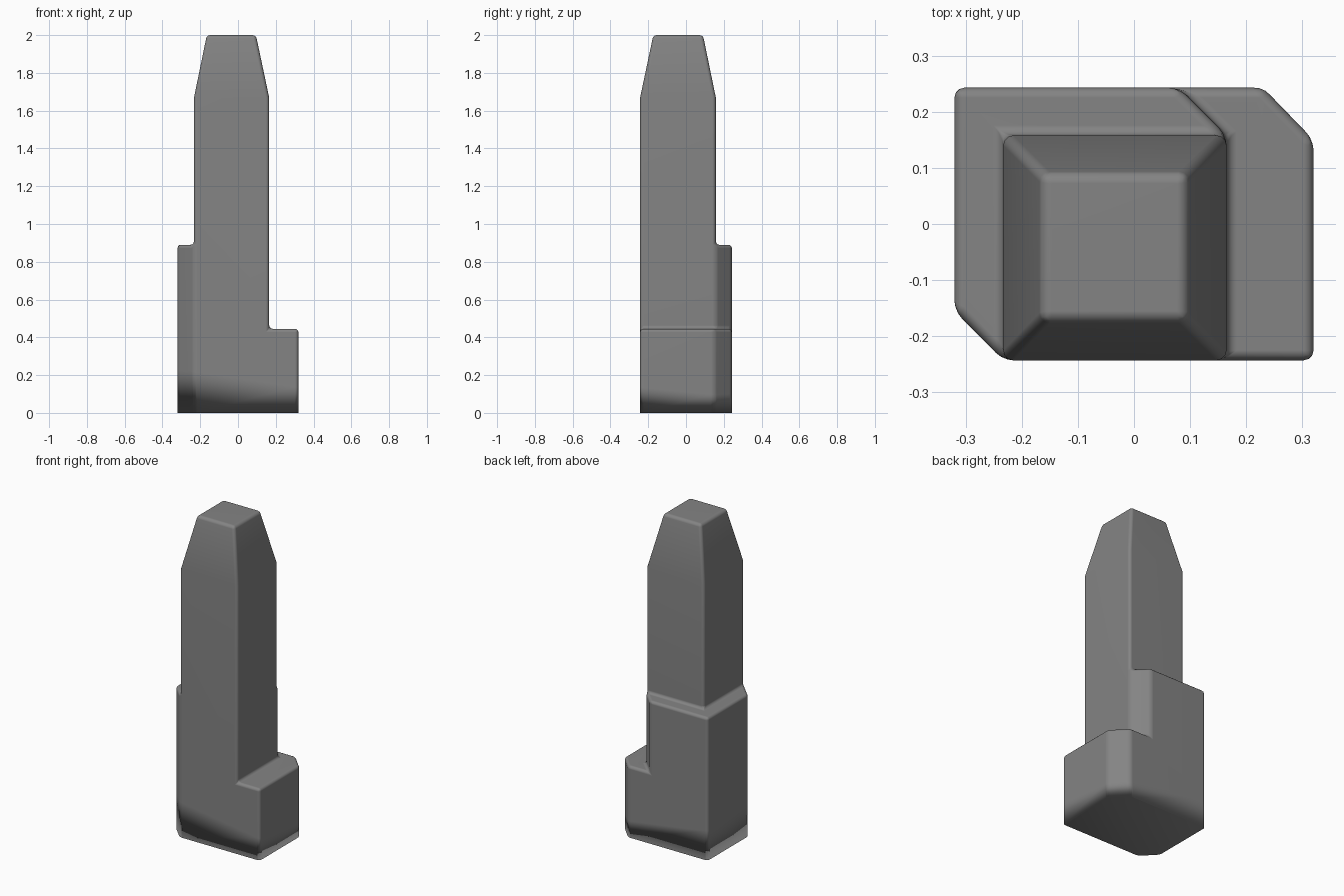
import bpy, bmesh, math

if "Cube" in bpy.data.objects:
    bpy.data.objects.remove(bpy.data.objects["Cube"])

bm = bmesh.new()


def ring(points, z):
    return [(x, y, z) for x, y in points]


def face(coords):
    bm.faces.new([bm.verts.new(c) for c in coords])


def walls(low, high):
    n = len(low)
    for i in range(n):
        j = (i + 1) % n
        face([low[i], low[j], high[j], high[i]])


# Footprints: low base, middle shoulder, tall shaft, tapered tip
base = [(-.233, -.243), (.165, -.243), (.32, -.243), (.32, .15), (.23, .243),
        (.08, .243), (-.32, .243), (-.32, -.155)]
shoulder = [(-.233, -.243), (.165, -.243), (.165, .158), (.08, .243),
            (-.32, .243), (-.32, -.155)]
shaft = [(-.233, -.243), (.165, -.243), (.165, .158), (-.233, .158)]
tip = [(-.165, -.173), (.095, -.173), (.095, .09), (-.165, .09)]

# Stacked walls
z_base, z_shoulder, z_shaft, z_top = .445, .89, 1.67, 2.0
walls(ring(base, 0), ring(base, z_base))
walls(ring(shoulder, z_base), ring(shoulder, z_shoulder))
walls(ring(shaft, z_shoulder), ring(shaft, z_shaft))
walls(ring(shaft, z_shaft), ring(tip, z_top))

# Underside, ledges and cap
face(ring(base[::-1], 0))
face(ring(base[1:6] + [shoulder[2]], z_base))
face(ring([shaft[0], shaft[3], shaft[2]] + shoulder[3:], z_shoulder))
face(ring(tip, z_top))

# Weld into one solid and merge flush walls
bmesh.ops.remove_doubles(bm, verts=bm.verts[:], dist=1e-4)
bmesh.ops.recalc_face_normals(bm, faces=bm.faces[:])
bmesh.ops.dissolve_limit(bm, angle_limit=math.radians(1),
                         verts=bm.verts[:], edges=bm.edges[:])

# Worn, rounded edges everywhere except the ground outline and taper line
edges = [e for e in bm.edges
         if max(v.co.z for v in e.verts) > .01
         and e.calc_face_angle(0) > math.radians(20)]
bmesh.ops.bevel(bm, geom=edges, offset=.018, offset_type='OFFSET', segments=3,
                profile=.5, affect='EDGES', clamp_overlap=True)

# Uneven line above the ground, so only the foot shades softly into the underside
bmesh.ops.bisect_plane(bm, geom=bm.verts[:] + bm.edges[:] + bm.faces[:],
                       plane_co=(0, 0, .16), plane_no=(.15, .1, 1))
bmesh.ops.recalc_face_normals(bm, faces=bm.faces[:])

mesh = bpy.data.meshes.new("stone_pillar")
bm.to_mesh(mesh)
bm.free()
pillar = bpy.data.objects.new("stone_pillar", mesh)
bpy.context.collection.objects.link(pillar)
bpy.context.view_layer.objects.active = pillar
pillar.select_set(True)

# Smooth all over, with the big faces kept flat
bpy.ops.object.shade_smooth()
pillar.modifiers.new("flat_faces", 'WEIGHTED_NORMAL')

# Dark stone
stone = bpy.data.materials.new("dark_stone")
stone.diffuse_color = (.23, .23, .23, 1)
stone.use_nodes = True
stone.node_tree.nodes["Principled BSDF"].inputs["Base Color"].default_value = stone.diffuse_color
mesh.materials.append(stone)
